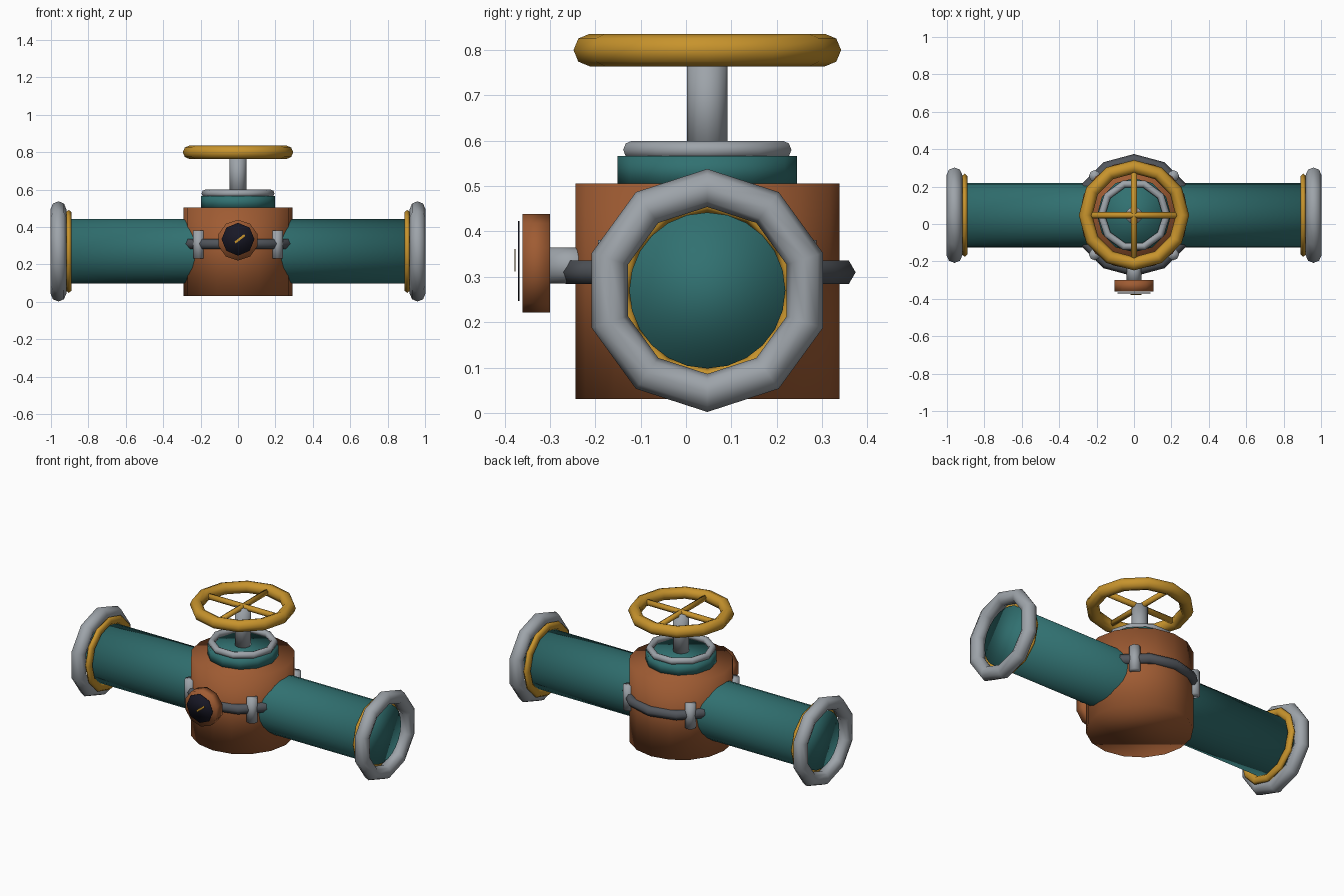
import bpy, math
from mathutils import Vector

if "Cube" in bpy.data.objects:
    bpy.data.objects.remove(bpy.data.objects["Cube"])

CY = 0.047   # y of the main valve axis
PZ = 0.27    # height of the pipe axis


def mat(name, srgb):
    m = bpy.data.materials.new(name)
    m.diffuse_color = [(c / 255) ** 2.2 for c in srgb] + [1]
    m.use_nodes = True
    m.node_tree.nodes["Principled BSDF"].inputs["Base Color"].default_value = m.diffuse_color
    return m


TEAL = mat("teal paint", (52, 112, 112))
RUST = mat("copper brown", (158, 92, 54))
GOLD = mat("brass gold", (198, 146, 48))
STEEL = mat("light steel", (156, 162, 168))
DARK = mat("dark steel", (82, 86, 92))
BLACK = mat("dial black", (30, 30, 42))
AXES = {"x": (0, math.pi / 2, 0), "y": (math.pi / 2, 0, 0), "z": (0, 0, 0)}


def finish(name, m):
    o = bpy.context.object
    o.name = name
    o.data.materials.append(m)
    bpy.ops.object.shade_smooth()
    return o


def cyl(name, m, loc, r, length, axis="z", sides=16):
    bpy.ops.mesh.primitive_cylinder_add(vertices=sides, radius=r, depth=length,
                                        location=loc, rotation=AXES[axis])
    return finish(name, m)


def ring(name, m, loc, outer, minor, axis="z", sides=10, minor_sides=8, flat=1.0):
    bpy.ops.mesh.primitive_torus_add(major_segments=sides, minor_segments=minor_sides,
                                     major_radius=outer - minor, minor_radius=minor,
                                     location=loc, rotation=AXES[axis])
    bpy.context.object.scale.z = flat
    return finish(name, m)


# Pipe and main body
cyl("pipe", TEAL, (0, CY, PZ), 0.172, 1.9, "x", 24)
cyl("valve_body", RUST, (0, CY, 0.268), 0.291, 0.475, sides=16)

# Pipe ends: steel flange and brass gasket
for s, side in ((-1, "left"), (1, "right")):
    ring(side + "_flange", STEEL, (s * 0.96, CY, PZ), 0.268, 0.042, "x")
    ring(side + "_gasket", GOLD, (s * 0.905, CY, PZ), 0.222, 0.025, "x", 12, 6, 0.7)

# Bonnet, bonnet ring and stem
cyl("bonnet", TEAL, (0, CY, 0.533), 0.198, 0.066, sides=12)
ring("bonnet_ring", STEEL, (0, CY, 0.58), 0.195, 0.02)
cyl("stem", STEEL, (0, CY, 0.68), 0.045, 0.24, sides=12)

# Hand wheel with crossing spokes
ring("hand_wheel", GOLD, (0, CY, 0.8), 0.295, 0.036, sides=12)
for axis in "xy":
    cyl("spoke_" + axis, GOLD, (0, CY, 0.8), 0.017, 0.5, axis, 6)

# Clamp band and its four lugs
ring("clamp_band", DARK, (0, CY, 0.31), 0.327, 0.03, sides=12, minor_sides=6)
for sx in (-1, 1):
    for sy in (-1, 1):
        cyl("clamp_lug", STEEL, (sx * 0.21, CY + sy * 0.21, 0.307), 0.031, 0.148, sides=8)

# Pressure gauge on the front
cyl("gauge_stem", STEEL, (0, -0.255, 0.325), 0.04, 0.11, "y", 12)
cyl("gauge_case", RUST, (0, -0.33, 0.33), 0.109, 0.06, "y", 10)
cyl("gauge_dial", BLACK, (0, -0.369, 0.335), 0.088, 0.003, "y", 8)
bpy.ops.mesh.primitive_cube_add(size=1, location=(0.01, -0.377, 0.337),
                                rotation=(0, -math.radians(38), 0))
bpy.context.object.scale = (0.065, 0.003, 0.012)
finish("gauge_needle", GOLD)
